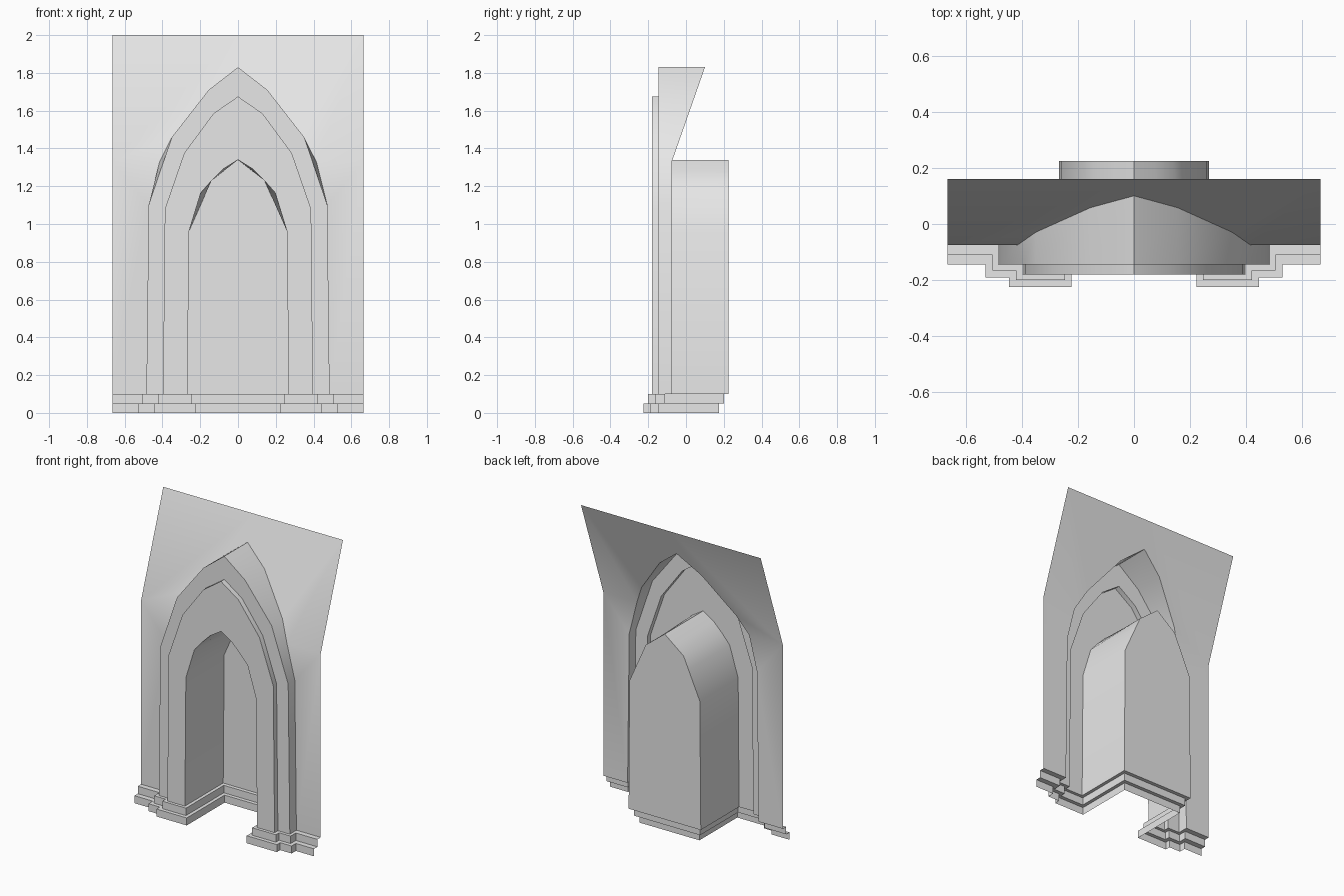
import bpy, bmesh, math
from mathutils import Vector

cube = bpy.data.objects.get("Cube")
if cube:
    bpy.data.objects.remove(cube, do_unlink=True)

stone = bpy.data.materials.new("grey_stone")
stone.use_nodes = True
GREY = (0.8, 0.8, 0.8, 1)
stone.diffuse_color = GREY
stone.node_tree.nodes["Principled BSDF"].inputs["Base Color"].default_value = GREY

HALF, FOOT, CREASE, TOP = 0.665, 0.1, 1.33, 2.0
WALL_Y, TOP_Y = -0.075, 0.16
OUTER_Y, INNER_Y, BACK_Y = -0.145, -0.18, 0.225


def wall_y(z):
    """Depth of the wall, which leans back above the crease."""
    return WALL_Y + max(0, z - CREASE) * (TOP_Y - WALL_Y) / (TOP - CREASE)


def at(points, y):
    return [Vector((x, y, z)) for x, z in points]


def on_wall(points):
    return [Vector((x, wall_y(z), z)) for x, z in points]


def bridge(a, b):
    return [(a[i], a[i + 1], b[i + 1], b[i]) for i in range(len(a) - 1)]


def straighten(loop, index, t):
    """Move a point onto the straight line between its neighbours."""
    loop[index] = loop[index - 1].lerp(loop[index + 1], t)


def build(name, faces):
    """Make a surface from right-hand faces and their mirror images."""
    bm = bmesh.new()
    for face in faces:
        bm.faces.new([bm.verts.new(p) for p in face])
        bm.faces.new([bm.verts.new((-p[0], p[1], p[2])) for p in reversed(face)])
    bmesh.ops.remove_doubles(bm, verts=bm.verts[:], dist=0.0005)
    mesh = bpy.data.meshes.new(name)
    bm.to_mesh(mesh)
    bm.free()
    mesh.materials.append(stone)
    obj = bpy.data.objects.new(name, mesh)
    bpy.context.collection.objects.link(obj)
    bpy.ops.object.select_all(action='DESELECT')
    obj.select_set(True)
    bpy.context.view_layer.objects.active = obj
    bpy.ops.object.shade_smooth_by_angle(angle=math.radians(35))


# Half outlines of the pointed arches, from foot to apex (x, z)
outer = [(0.485, FOOT), (0.473, 1.1), (0.415, CREASE), (0.35, 1.46), (0.155, 1.71), (0, 1.83)]
inner = [(0.397, FOOT), (0.387, 1.08), (0.285, 1.375), (0.13, 1.585), (0, 1.675)]
niche = [(0.267, FOOT), (0.26, 0.96), (0.197, 1.165), (0.14, 1.23), (0.08, 1.29), (0, 1.34)]

# Wall: upright panels beside the arch, leaning panel above
build("wall", [
    on_wall([(HALF, FOOT), (HALF, CREASE)] + outer[2::-1]),
    on_wall([(HALF, CREASE), (HALF, TOP), (0, TOP)] + outer[:1:-1]),
])

# Outer arch: reveal and front band
outer_front = at(outer, OUTER_Y)
straighten(outer_front, 2, 0.64)
build("outer_arch", bridge(on_wall(outer), outer_front)
      + [outer_front + at(inner, OUTER_Y)[::-1]])

# Inner arch: reveal and front band
inner_front, niche_front = at(inner, INNER_Y), at(niche, INNER_Y)
build("inner_arch", bridge(at(inner, OUTER_Y), inner_front)
      + [inner_front + niche_front[::-1]])

# Niche: vaulted sides and flat back
niche_back = at(niche, BACK_Y)
straighten(niche_back, 2, 0.7)
straighten(niche_back, 4, 0.45)
build("niche", bridge(niche_front, niche_back)
      + [[Vector((0, BACK_Y, FOOT))] + niche_back])


# Stepped base following the plan of the wall, arches and niche
def plan(xs, ys, z):
    """Plan path from the wall end to the middle of the niche back."""
    path = [(HALF, ys[0])]
    for x, y, y_next in zip(xs, ys, ys[1:]):
        path += [(x, y), (x, y_next)]
    return [Vector((x, y, z)) for x, y in path + [(0, ys[-1])]]


rows = [
    ((0.485, 0.397, 0.267), (WALL_Y, OUTER_Y, INNER_Y, BACK_Y)),
    ((0.505, 0.42, 0.245), (-0.11, -0.165, -0.2, 0.2)),
    ((0.53, 0.445, 0.222), (-0.145, -0.19, -0.225, 0.175)),
]
loops = [plan(*rows[0], FOOT), plan(*rows[1], FOOT), plan(*rows[1], FOOT / 2),
         plan(*rows[2], FOOT / 2), plan(*rows[2], 0)]
build("stepped_base", [f for a, b in zip(loops, loops[1:]) for f in bridge(a, b)])
